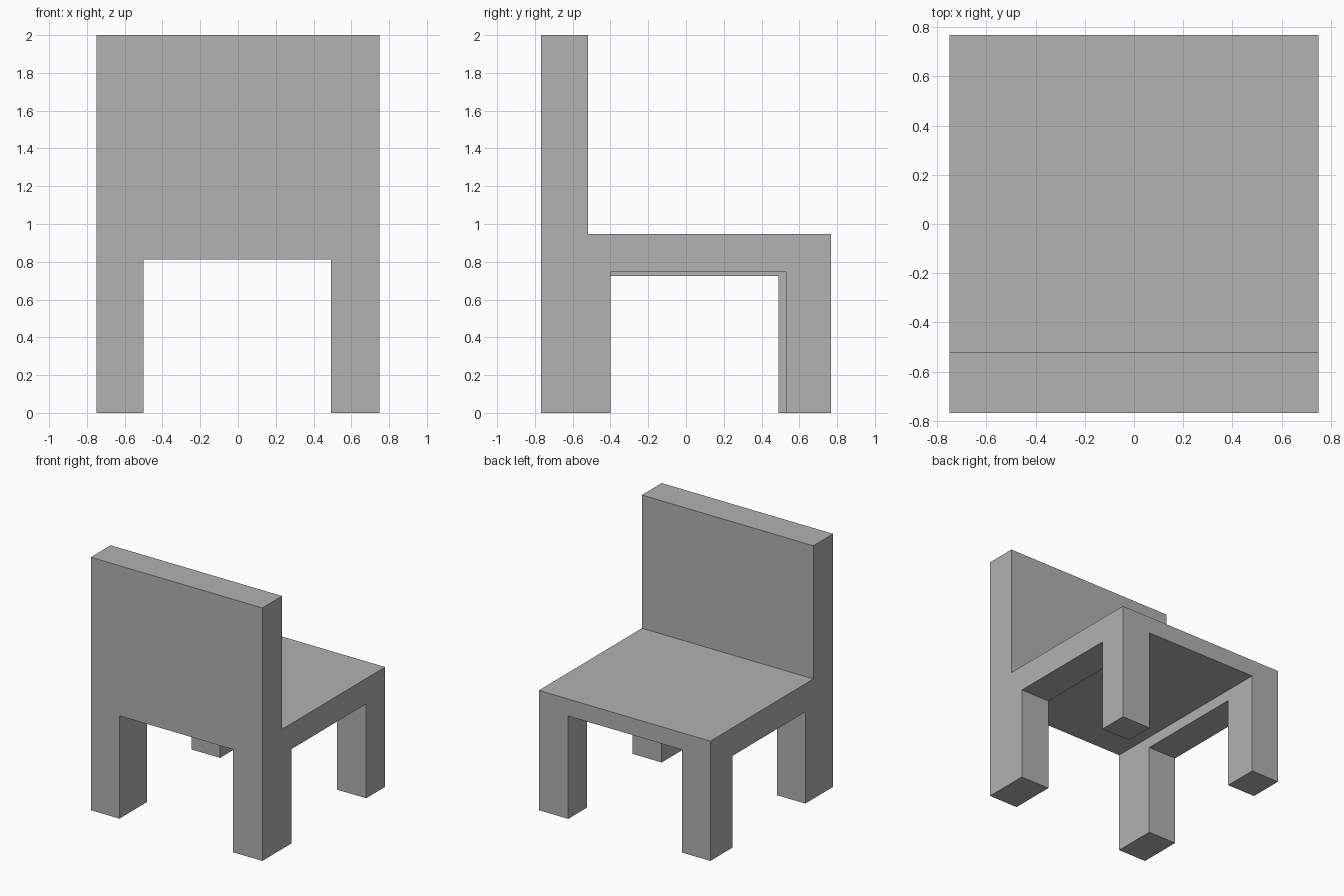
import bpy
import bmesh

cube = bpy.data.objects.get("Cube")
if cube:
    bpy.data.objects.remove(cube, do_unlink=True)

# Single plain grey
grey = bpy.data.materials.new("plain_grey")
grey.use_nodes = True
colour = (0.445, 0.445, 0.445, 1)
grey.diffuse_color = colour
grey.node_tree.nodes["Principled BSDF"].inputs["Base Color"].default_value = colour


def extrude_side_profile(name, profile, x0, x1):
    """Extrude a (y, z) outline along x into a solid."""
    bm = bmesh.new()
    face = bm.faces.new([bm.verts.new((x0, y, z)) for y, z in profile])
    result = bmesh.ops.extrude_face_region(bm, geom=[face])
    verts = [v for v in result["geom"] if isinstance(v, bmesh.types.BMVert)]
    bmesh.ops.translate(bm, verts=verts, vec=(x1 - x0, 0, 0))
    bmesh.ops.recalc_face_normals(bm, faces=bm.faces)
    mesh = bpy.data.meshes.new(name)
    bm.to_mesh(mesh)
    bm.free()
    mesh.materials.append(grey)
    obj = bpy.data.objects.new(name, mesh)
    bpy.context.collection.objects.link(obj)
    return obj


def cut_opening(body, name, x, y, top):
    """Cut a box-shaped opening up from the floor."""
    outline = [(y[0], -0.2), (y[1], -0.2), (y[1], top), (y[0], top)]
    cutter = extrude_side_profile(name, outline, *x)
    mod = body.modifiers.new(name, "BOOLEAN")
    mod.operation = "DIFFERENCE"
    mod.solver = "EXACT"
    mod.object = cutter
    bpy.context.view_layer.objects.active = body
    bpy.ops.object.modifier_apply(modifier=name)
    bpy.data.objects.remove(cutter, do_unlink=True)


# Backrest and seat as one L-shaped block
HALF = 0.75
BACK, FRONT = -0.767, 0.767
chair = extrude_side_profile(
    "chair",
    [(BACK, 0), (FRONT, 0), (FRONT, 0.947), (-0.52, 0.947), (-0.52, 2), (BACK, 2)],
    -HALF, HALF)

# Tunnel between the leg pairs, then one opening through each side
cut_opening(chair, "middle_opening", (-0.5, 0.493), (-1, 1), 0.813)
cut_opening(chair, "left_opening", (0.2, 1), (-0.4, 0.53), 0.745)
cut_opening(chair, "right_opening", (-1, -0.2), (-0.42, 0.49), 0.725)
